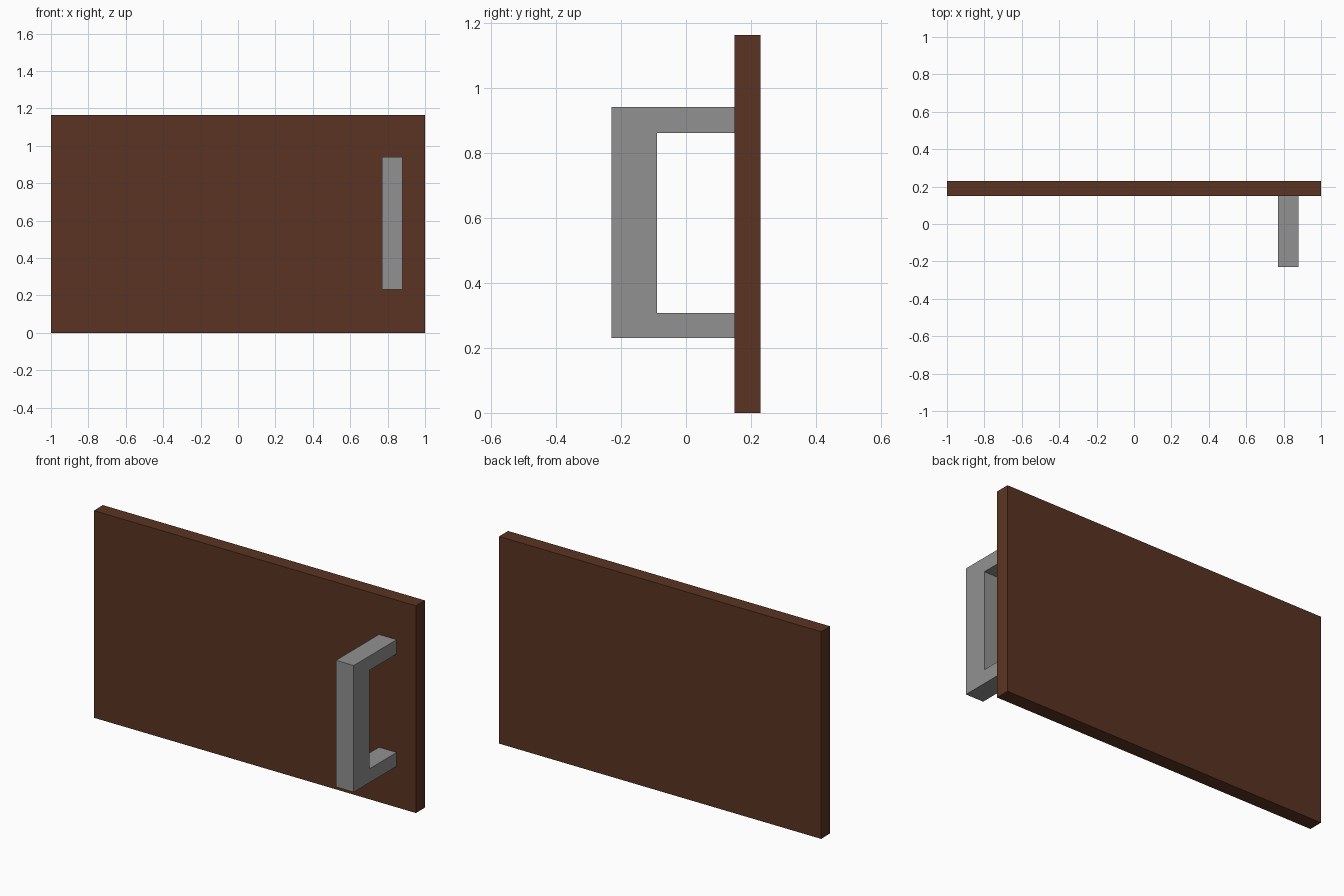
import bpy, bmesh
from mathutils import Vector

if "Cube" in bpy.data.objects:
    bpy.data.objects.remove(bpy.data.objects["Cube"])


def material(name, rgb):
    mat = bpy.data.materials.new(name)
    mat.diffuse_color = (*rgb, 1)
    mat.use_nodes = True
    mat.node_tree.nodes["Principled BSDF"].inputs["Base Color"].default_value = mat.diffuse_color
    return mat


def extrude_profile(name, profile, x0, x1, mat):
    """Extrude a (y, z) outline along x into a closed solid."""
    bm = bmesh.new()
    face = bm.faces.new([bm.verts.new((x0, y, z)) for y, z in profile])
    result = bmesh.ops.extrude_face_region(bm, geom=[face], use_keep_orig=True)
    verts = [g for g in result["geom"] if isinstance(g, bmesh.types.BMVert)]
    bmesh.ops.translate(bm, verts=verts, vec=Vector((x1 - x0, 0, 0)))
    bmesh.ops.recalc_face_normals(bm, faces=bm.faces)
    mesh = bpy.data.meshes.new(name)
    bm.to_mesh(mesh)
    bm.free()
    mesh.materials.append(mat)
    obj = bpy.data.objects.new(name, mesh)
    bpy.context.collection.objects.link(obj)
    return obj


brown = material("dark_brown_wood", (0.102, 0.034, 0.016))
grey = material("grey_metal", (0.283, 0.283, 0.283))

# Flat door panel
extrude_profile("door_panel",
                [(0.15, 0), (0.23, 0), (0.23, 1.163), (0.15, 1.163)],
                -1, 1, brown)

# C-shaped pull handle on the front
extrude_profile("pull_handle",
                [(0.15, 0.23), (0.15, 0.308), (-0.09, 0.308), (-0.09, 0.861),
                 (0.15, 0.861), (0.15, 0.941), (-0.23, 0.941), (-0.23, 0.23)],
                0.77, 0.88, grey)
